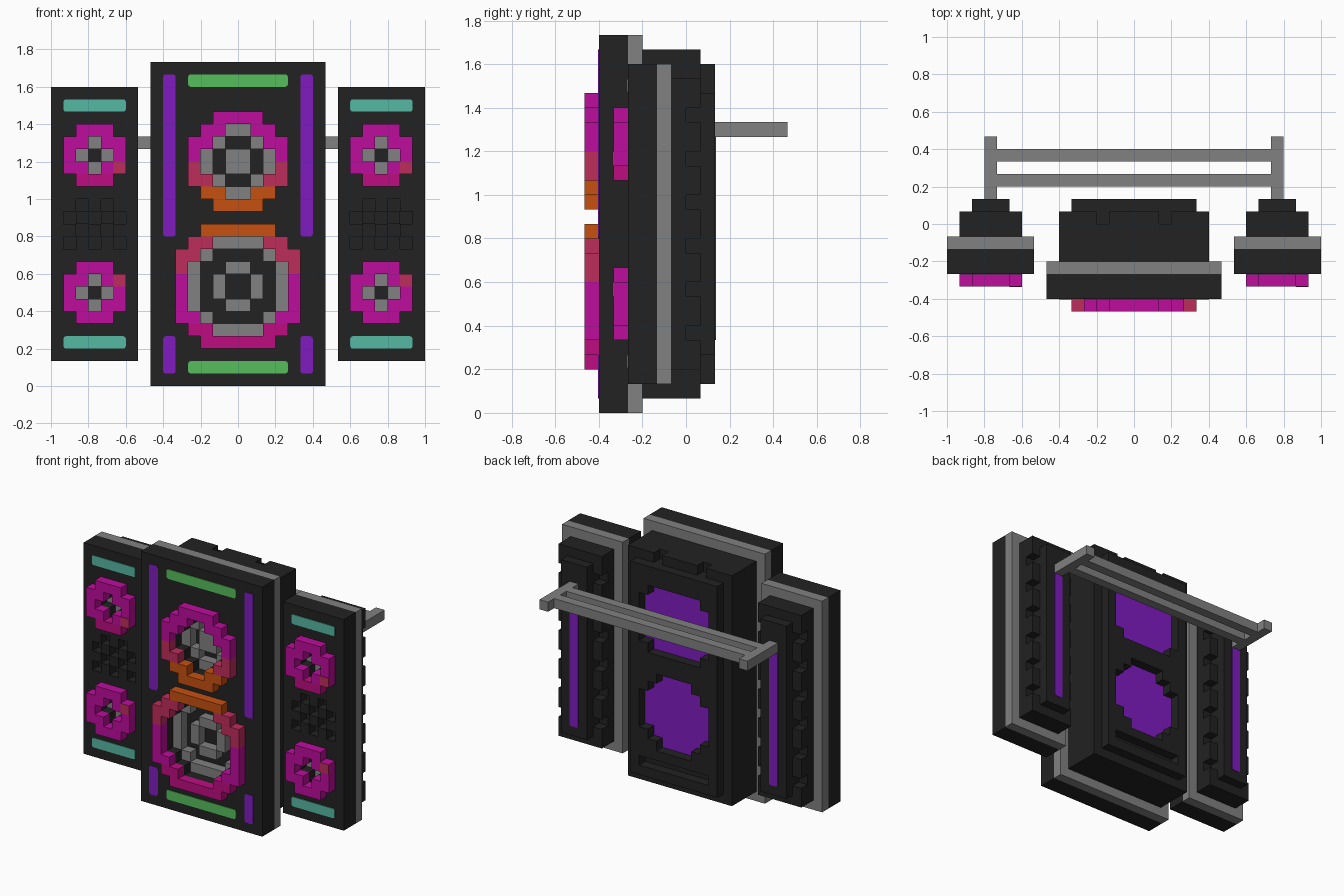
import bpy, bmesh, math
from mathutils import Vector, Matrix

U = 1 / 15  # block size

if "Cube" in bpy.data.objects:
    bpy.data.objects.remove(bpy.data.objects["Cube"], do_unlink=True)

COLOURS = {
    "black": (0.016, 0.016, 0.016), "grey": (0.22, 0.22, 0.22),
    "purple": (0.216, 0.012, 0.527), "green": (0.09, 0.515, 0.107),
    "teal": (0.09, 0.48, 0.37), "magenta": (0.515, 0.004, 0.34),
    "deep_pink": (0.515, 0.004, 0.22), "red": (0.515, 0.026, 0.107),
    "orange": (0.565, 0.08, 0.005)}
MATS = {}
for mat_name, rgb in COLOURS.items():
    m = bpy.data.materials.new(mat_name)
    m.use_nodes = True
    m.diffuse_color = (*rgb, 1)
    m.node_tree.nodes["Principled BSDF"].inputs["Base Color"].default_value = (*rgb, 1)
    MATS[mat_name] = m


def finish(name, bm, colours):
    mesh = bpy.data.meshes.new(name)
    bm.to_mesh(mesh)
    bm.free()
    for c in colours:
        mesh.materials.append(MATS[c])
    ob = bpy.data.objects.new(name, mesh)
    bpy.context.collection.objects.link(ob)


def fill(cells, xs, ys, zs, colour):
    for x in range(*xs):
        for y in range(*ys):
            for z in range(*zs):
                cells[x, y, z] = colour


def carve(cells, xs, ys, zs):
    for x in range(*xs):
        for y in range(*ys):
            for z in range(*zs):
                cells.pop((x, y, z), None)


def build(name, cells):
    """Skin a set of blocks with only its outer faces, then merge flat areas."""
    bm = bmesh.new()
    colours = sorted(set(cells.values()))
    for cell, colour in cells.items():
        centre = Vector(cell) + Vector((0.5, 0.5, 0.5))
        for axis in range(3):
            for sign in (-1, 1):
                n = Vector((0, 0, 0))
                n[axis] = sign
                if tuple(int(v) for v in Vector(cell) + n) in cells:
                    continue
                a = Vector((0, 0, 0))
                a[(axis + 1) % 3] = 0.5
                b = n.cross(a)
                ring = (-a - b, a - b, a + b, b - a)
                f = bm.faces.new([bm.verts.new((centre + n / 2 + r) * U) for r in ring])
                f.material_index = colours.index(colour)
    bmesh.ops.remove_doubles(bm, verts=bm.verts, dist=U / 100)
    bmesh.ops.dissolve_limit(bm, angle_limit=0.01, verts=bm.verts, edges=bm.edges,
                             delimit={'MATERIAL'})
    finish(name, bm, colours)


def plate(name, xs, y, zs, colour, facing=-1, rounding=0.2):
    """Thin painted strip lying on a face that looks along y."""
    bm = bmesh.new()
    size = Vector((xs[1] - xs[0], 0.07, zs[1] - zs[0])) * U
    mid = Vector((sum(xs) / 2, y + facing * 0.035, sum(zs) / 2)) * U
    bmesh.ops.create_cube(bm, size=1, matrix=Matrix.Translation(mid) @ Matrix.Diagonal((*size, 1)))
    if rounding:
        edges = [e for e in bm.edges
                 if abs((e.verts[0].co - e.verts[1].co).normalized().y) > 0.9]
        bmesh.ops.bevel(bm, geom=edges, offset=rounding * U, segments=2,
                        profile=0.5, affect='EDGES')
    finish(name, bm, [colour])


def driver(name, panel, rows, x0, z0, front, colour_at):
    """P = raised rim, G = shallow grey dish, K = deep black dish."""
    rim = {}
    for j, row in enumerate(reversed(rows)):
        for i, key in enumerate(row):
            x, z = x0 + i, z0 + j
            if key == "P":
                rim[x, front - 1, z] = colour_at(z)
            elif key == "G":
                del panel[x, front, z]
                panel[x, front + 1, z] = "grey"
            elif key == "K":
                del panel[x, front, z], panel[x, front + 1, z]
                panel[x, front + 2, z] = "black"
    build(name, rim)


def mirrored(top):
    return top + top[::-1]


UPPER = mirrored(["..PPPP..", ".PPGGPP.", "PPGKKGPP", "PGKGGKGP"])
LOWER = mirrored(["..PPPPPP..", ".PPGGGGPP.", "PPGKKKKGPP", "PGKKGGKKGP", "PGKGKKGKGP"])
SMALL = [".PPP.", "PPGPP", "PGKGP", "PPGPP", ".PPP."]


def upper_colour(z):
    return "orange" if z < 16 else "red" if z < 18 else "magenta"


def lower_colour(z):
    return "orange" if z > 11 else "red" if z > 8 else "magenta" if z > 4 else "deep_pink"


# Centre cabinet: front panel with two drivers
panel = {}
fill(panel, (-7, 7), (-6, -4), (0, 26), "black")
fill(panel, (-7, 7), (-4, -3), (0, 26), "grey")
driver("upper_driver", panel, UPPER, -4, 14, -6, upper_colour)
driver("lower_driver", panel, LOWER, -5, 3, -6, lower_colour)
build("centre_panel", panel)

# Centre cabinet: rear body with round purple recesses, vent and notches
body = {}
fill(body, (-6, 6), (-3, 1), (1, 25), "black")
fill(body, (-5, 5), (1, 2), (2, 24), "black")
for z_low, height in ((5, 8), (15, 7)):
    for x in range(-4, 4):
        for z in range(z_low, z_low + height):
            if math.hypot(x + 0.5, z + 0.5 - z_low - height / 2) < 4.2:
                del body[x, 1, z]
                body[x, 0, z] = "purple"
carve(body, (-4, 4), (1, 2), (3, 4))
for x in (-3, 2):
    carve(body, (x, x + 1), (0, 1), (24, 25))
build("centre_body", body)

# Light strips on the centre panel
for side in (-1, 1):
    xs = sorted((side * 5, side * 6))
    plate("tall_strip", xs, -6, (12, 25), "purple")
    plate("short_strip", xs, -6, (1, 4), "purple")
for z in (1, 24):
    plate("green_strip", (-4, 4), -6, (z, z + 1), "green")

# Side cabinets
for label, x0 in (("right", -15), ("left", 8)):
    panel = {}
    fill(panel, (x0, x0 + 7), (-4, -2), (2, 24), "black")
    fill(panel, (x0, x0 + 7), (-2, -1), (2, 24), "grey")
    driver(label + "_top_driver", panel, SMALL, x0 + 1, 16, -4,
           lambda z: "deep_pink" if z < 17 else "magenta")
    driver(label + "_bottom_driver", panel, SMALL, x0 + 1, 5, -4, lambda z: "magenta")
    for z in (17, 8):
        plate(label + "_driver_tint", (x0 + 5, x0 + 6), -5, (z, z + 1), "red", rounding=0)
    # checkered grille
    for i in range(5):
        for j in range(4):
            if (i + j) % 2 == 0:
                del panel[x0 + 1 + i, -4, 11 + j]
    build(label + "_panel", panel)

    # rear body with notched edges
    body = {}
    fill(body, (x0 + 1, x0 + 6), (-1, 1), (3, 23), "black")
    fill(body, (x0 + 2, x0 + 5), (1, 2), (4, 22), "black")
    for z in range(5, 21, 3):
        for x in (x0 + 1, x0 + 5):
            carve(body, (x, x + 1), (0, 1), (z, z + 1))
    build(label + "_body", body)

    for z in (3, 22):
        plate(label + "_teal_strip", (x0 + 1, x0 + 6), -4, (z, z + 1), "teal")
    plate(label + "_rear_strip", (x0 + 3, x0 + 4), 2, (5, 19), "purple", facing=1)

# Rear carrying frame
frame = {}
for x in (-12, 11):
    fill(frame, (x, x + 1), (2, 7), (19, 20), "grey")
for y in (3, 5):
    fill(frame, (-11, 11), (y, y + 1), (19, 20), "grey")
build("rear_frame", frame)
